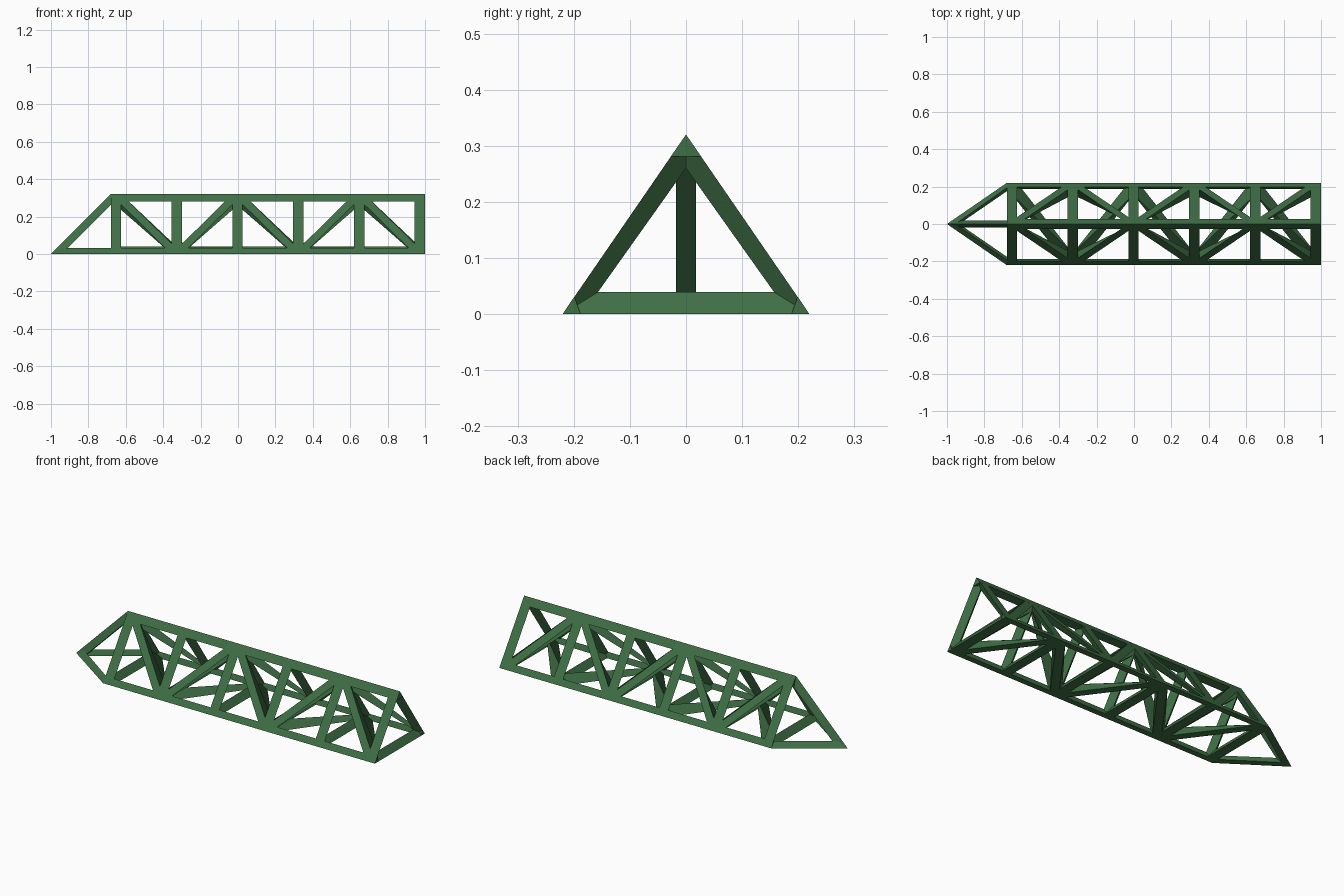
import bpy, bmesh
from mathutils import Vector

if "Cube" in bpy.data.objects:
    bpy.data.objects.remove(bpy.data.objects["Cube"])

green = bpy.data.materials.new("truss_green")
green.diffuse_color = (0.05, 0.16, 0.06, 1)
green.use_nodes = True
green.node_tree.nodes["Principled BSDF"].inputs["Base Color"].default_value = green.diffuse_color

X0, X1 = -0.68, 1.0            # straight part of the truss
HY, HZ = 0.22, 0.32            # half base width and height of the section
HX = 0.0275                    # half width of web bars along x
NODES = [X0 + HX + i * (X1 - X0 - 2 * HX) / 5 for i in range(6)]

# outer corner and inner ridge point (y, z) of each chord line
OUTER = {"top": (0, HZ), "front": (-HY, 0), "back": (HY, 0)}
INNER = {"top": (0, 0.26), "front": (-0.157, 0.039), "back": (0.157, 0.039)}


def prisms(name, pairs):
    """Make one object out of triangular prisms, each given by two end triangles."""
    bm = bmesh.new()
    for a, b in pairs:
        va = [bm.verts.new(p) for p in a]
        vb = [bm.verts.new(p) for p in b]
        bm.faces.new(va)
        bm.faces.new(vb[::-1])
        for i in range(3):
            j = (i + 1) % 3
            bm.faces.new((va[j], va[i], vb[i], vb[j]))
    bmesh.ops.recalc_face_normals(bm, faces=bm.faces[:])
    me = bpy.data.meshes.new(name)
    bm.to_mesh(me)
    bm.free()
    me.materials.append(green)
    ob = bpy.data.objects.new(name, me)
    bpy.context.collection.objects.link(ob)


def end(line, x):
    """End triangle of a web bar: flat outside, ridge inside."""
    o, i = OUTER[line], INNER[line]
    return [(x - HX, *o), (x + HX, *o), (x, *i)]


def chord(name, section):
    prisms(name, [([(X0, *p) for p in section], [(X1, *p) for p in section])])


# chords along the three corners
chord("top_chord", [(0, HZ), (-0.027, 0.281), (0.027, 0.281)])
for s, side in ((-1, "front"), (1, "back")):
    chord(side + "_bottom_chord",
          [(s * HY, 0), (s * 0.199, 0.031), (s * 0.188, 0)])

# straight posts and zigzag braces on the three sides
for name, a, b in (("front_side", "top", "front"),
                   ("back_side", "top", "back"),
                   ("bottom", "back", "front")):
    prisms(name + "_posts", [(end(a, x), end(b, x)) for x in NODES])
    braces = []
    for i in range(5):
        p, q = (i, i + 1) if i % 2 == 0 else (i + 1, i)
        braces.append((end(a, NODES[p]), end(b, NODES[q])))
    prisms(name + "_braces", braces)

# pointed end
prisms("nose_top_bar", [([(-1, 0, 0), (-0.943, -0.018, 0), (-0.943, 0.018, 0)],
                         [(X0, 0, HZ), (X0, -0.018, 0.263), (X0, 0.018, 0.263)])])
for s, side in ((-1, "front"), (1, "back")):
    prisms("nose_%s_bar" % side,
           [([(-1, 0, 0), (-0.935, 0, 0), (-0.955, 0, 0.031)],
             [(X0, s * HY, 0), (X0, s * 0.175, 0), (X0, s * 0.194, 0.031)])])
